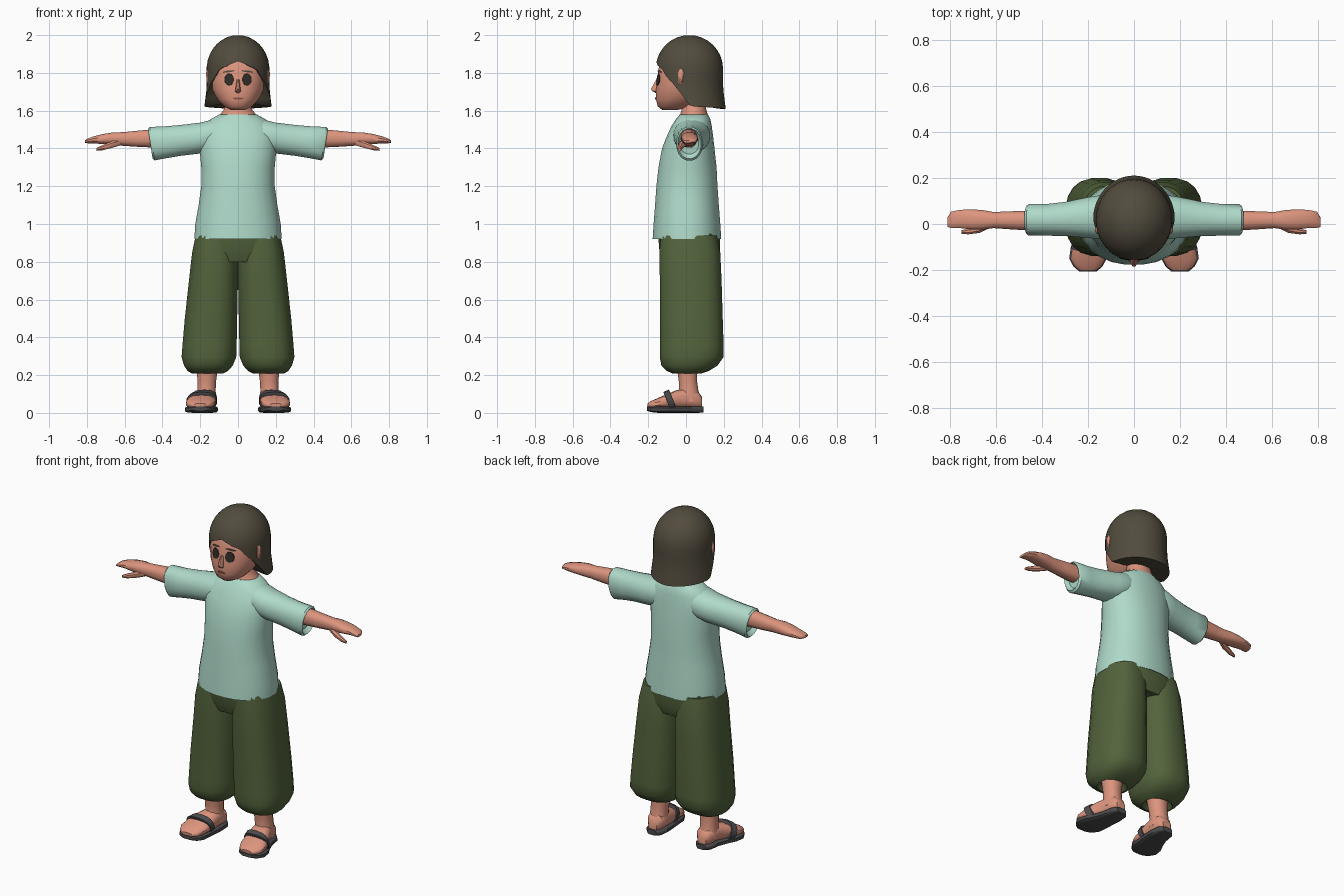
import bpy, bmesh, math
from mathutils import Vector
from mathutils.bvhtree import BVHTree


def mat(name, rgb):
    m = bpy.data.materials.new(name)
    m.diffuse_color = (*rgb, 1)
    return m


SKIN = mat("skin", (0.72, 0.30, 0.21))
HAIR = mat("hair_brown", (0.085, 0.072, 0.048))
SHIRT = mat("mint_cloth", (0.43, 0.70, 0.59))
PANTS = mat("olive_cloth", (0.085, 0.125, 0.045))
SOLE = mat("sandal_grey", (0.07, 0.07, 0.075))
EYE = mat("eye_dark", (0.03, 0.026, 0.02))
LIP = mat("lip_brown", (0.25, 0.09, 0.07))


def finish(name, bm, material, mirror=False, angle=40):
    bmesh.ops.recalc_face_normals(bm, faces=bm.faces[:])
    me = bpy.data.meshes.new(name)
    bm.to_mesh(me)
    bm.free()
    me.materials.append(material)
    ob = bpy.data.objects.new(name, me)
    bpy.context.collection.objects.link(ob)
    bpy.ops.object.select_all(action='DESELECT')
    ob.select_set(True)
    bpy.context.view_layer.objects.active = ob
    bpy.ops.object.shade_smooth_by_angle(angle=math.radians(angle))
    if mirror:
        ob.modifiers.new("mirror", 'MIRROR').use_mirror_merge = False
    return ob


def bridge(bm, rows):
    n = len(rows[0])
    for a, b in zip(rows, rows[1:]):
        for i in range(n):
            bm.faces.new((a[i], a[(i + 1) % n], b[(i + 1) % n], b[i]))


def loft(name, rings, axis, material, n=16, power=2.0, mirror=False, shear=None, caps=True):
    """Rings are (position on axis, centre 1, centre 2, radius 1, radius 2)."""
    bm = bmesh.new()
    rows = []
    for t, c1, c2, r1, r2 in rings:
        row = []
        for i in range(n):
            a = 2 * math.pi * (i + 0.5) / n
            c, s = math.cos(a), math.sin(a)
            u = c1 + r1 * math.copysign(abs(c) ** (2 / power), c)
            v = c2 + r2 * math.copysign(abs(s) ** (2 / power), s)
            co = Vector({'x': (t, u, v), 'y': (u, t, v), 'z': (u, v, t)}[axis])
            if shear:
                shear(co)
            row.append(bm.verts.new(co))
        rows.append(row)
    bridge(bm, rows)
    if caps:
        bm.faces.new(rows[0])
        bm.faces.new(rows[-1])
    return finish(name, bm, material, mirror)


def curve(points, t):
    for (a, va), (b, vb) in zip(points, points[1:]):
        if t <= b:
            return va + (vb - va) * (t - a) / (b - a)
    return points[-1][1]


# Shirt body, closed underneath at the hem
loft("shirt_body", [
    (0.935, 0, 0.005, 0.19, 0.15), (0.92, 0, 0.005, 0.233, 0.183), (1.0, 0, 0.005, 0.228, 0.178),
    (1.1, 0, 0.005, 0.21, 0.17), (1.2, 0, 0.005, 0.196, 0.163), (1.3, 0, 0.008, 0.196, 0.155),
    (1.4, 0, 0.012, 0.205, 0.14), (1.46, 0, 0.02, 0.205, 0.125), (1.52, 0, 0.03, 0.185, 0.107),
    (1.555, 0, 0.038, 0.145, 0.092), (1.58, 0, 0.042, 0.10, 0.075)], 'z', SHIRT, 24, 2.2)


# Sleeves, with the cuff leaning inward at the bottom
def cuff_lean(co):
    if co.x > 0.4:
        co.x += (co.z - 1.43) * 0.15


loft("sleeve", [
    (0.06, 0.03, 1.485, 0.08, 0.075), (0.14, 0.03, 1.467, 0.098, 0.086), (0.20, 0.028, 1.455, 0.09, 0.083),
    (0.30, 0.022, 1.443, 0.075, 0.083), (0.38, 0.018, 1.433, 0.07, 0.086), (0.455, 0.018, 1.425, 0.07, 0.09),
    (0.465, 0.018, 1.426, 0.062, 0.08), (0.44, 0.018, 1.43, 0.05, 0.06)],
    'x', SHIRT, 16, 2.2, True, cuff_lean)

# Forearms with mitten hands, and thumbs
loft("arm", [
    (0.38, 0.015, 1.45, 0.044, 0.046), (0.46, 0.015, 1.453, 0.044, 0.049), (0.54, 0.016, 1.451, 0.04, 0.043),
    (0.61, 0.017, 1.45, 0.036, 0.037), (0.66, 0.018, 1.452, 0.044, 0.034), (0.71, 0.02, 1.45, 0.045, 0.028),
    (0.76, 0.022, 1.446, 0.04, 0.02), (0.795, 0.018, 1.44, 0.036, 0.013), (0.81, 0.008, 1.436, 0.022, 0.007)],
    'x', SKIN, 12, 2.4, True)
loft("thumb", [
    (0.62, 0.0, 1.435, 0.015, 0.02), (0.67, -0.022, 1.42, 0.018, 0.019),
    (0.72, -0.032, 1.403, 0.014, 0.014), (0.75, -0.035, 1.395, 0.008, 0.008)], 'x', SKIN, 8, 2, True)

# Trousers: hips and two baggy legs gathered at the bottom
loft("trouser_hips", [
    (0.80, 0, 0.02, 0.20, 0.14), (0.86, 0, 0.02, 0.236, 0.162), (0.95, 0, 0.015, 0.222, 0.165)],
    'z', PANTS, 24, 2.4)
loft("trouser_leg", [
    (0.24, 0.163, 0.005, 0.06, 0.06), (0.208, 0.162, 0.005, 0.082, 0.075), (0.222, 0.16, 0.01, 0.108, 0.112),
    (0.25, 0.157, 0.018, 0.13, 0.15), (0.295, 0.154, 0.03, 0.146, 0.17), (0.35, 0.151, 0.031, 0.145, 0.17),
    (0.5, 0.143, 0.028, 0.14, 0.168), (0.7, 0.13, 0.025, 0.131, 0.165), (0.85, 0.122, 0.02, 0.122, 0.163),
    (0.94, 0.115, 0.015, 0.11, 0.15)], 'z', PANTS, 20, 2.5, True)

# Ankles, feet, sandal soles and straps
loft("ankle", [
    (0.06, 0.167, 0.015, 0.055, 0.065), (0.12, 0.167, 0.015, 0.05, 0.052), (0.17, 0.165, 0.01, 0.051, 0.05),
    (0.26, 0.162, 0.005, 0.06, 0.058)], 'z', SKIN, 12, 2.2, True)
loft("foot", [
    (0.085, 0.165, 0.055, 0.028, 0.03), (0.06, 0.165, 0.07, 0.05, 0.048), (0.0, 0.168, 0.077, 0.055, 0.055),
    (-0.05, 0.18, 0.07, 0.065, 0.05), (-0.10, 0.193, 0.06, 0.076, 0.04), (-0.15, 0.20, 0.049, 0.077, 0.029),
    (-0.185, 0.20, 0.043, 0.06, 0.02), (-0.203, 0.20, 0.04, 0.035, 0.01)], 'y', SKIN, 14, 2.5, True)
loft("sandal_sole", [
    (0.092, 0.165, 0.018, 0.03, 0.016), (0.065, 0.165, 0.018, 0.054, 0.018), (0.0, 0.168, 0.018, 0.062, 0.018),
    (-0.05, 0.18, 0.018, 0.07, 0.018), (-0.10, 0.195, 0.018, 0.081, 0.018), (-0.15, 0.20, 0.018, 0.083, 0.018),
    (-0.185, 0.20, 0.019, 0.064, 0.015), (-0.206, 0.20, 0.022, 0.038, 0.011)], 'y', SOLE, 12, 4, True)


def strap_lean(co):
    co.y -= (co.z - 0.06) * 0.4


loft("sandal_strap", [
    (-0.10, 0.193, 0.06, 0.076, 0.041), (-0.099, 0.193, 0.06, 0.081, 0.051),
    (-0.066, 0.184, 0.067, 0.074, 0.056), (-0.065, 0.184, 0.067, 0.07, 0.047)],
    'y', SOLE, 14, 2.5, True, strap_lean)

# Neck
loft("neck", [
    (1.53, 0, 0.042, 0.12, 0.085), (1.585, 0, 0.042, 0.093, 0.073), (1.61, 0, 0.042, 0.073, 0.065),
    (1.70, 0, 0.035, 0.068, 0.065)], 'z', SKIN, 16)

# Head and nose
head = loft("head", [
    (1.603, 0, -0.085, 0.035, 0.04), (1.622, 0, -0.062, 0.075, 0.088), (1.66, 0, -0.035, 0.11, 0.125),
    (1.71, 0, -0.01, 0.137, 0.15), (1.76, 0, 0.0, 0.147, 0.154), (1.82, 0, 0.01, 0.15, 0.157),
    (1.88, 0, 0.018, 0.137, 0.147), (1.93, 0, 0.02, 0.10, 0.11)], 'z', SKIN, 24, 2.2)
loft("nose", [
    (1.765, 0, -0.15, 0.008, 0.008), (1.715, 0, -0.164, 0.014, 0.023),
    (1.703, 0, -0.16, 0.017, 0.02), (1.694, 0, -0.152, 0.01, 0.01)], 'z', SKIN, 8)
loft("ear", [
    (1.73, 0.145, -0.028, 0.01, 0.008), (1.75, 0.152, -0.028, 0.014, 0.013), (1.80, 0.158, -0.026, 0.013, 0.017),
    (1.822, 0.152, -0.024, 0.008, 0.01)], 'z', SKIN, 8, 2, True)

# Face details: thin plates laid onto the head
face = bmesh.new()
face.from_mesh(head.data)
tree = BVHTree.FromBMesh(face)
face.free()


def plate(name, x, z, rx, rz, material, mirror, tilt=0.0):
    bm = bmesh.new()

    def on_face(k, a):
        px = x + k * rx * math.cos(a)
        pz = z + k * rz * math.sin(a) + tilt * (px - x)
        hit = tree.ray_cast(Vector((px, -1, pz)), Vector((0, 1, 0)))[0]
        return bm.verts.new((px, hit.y - 0.004 if k < 1.01 else hit.y + 0.002, pz))

    rows = [[on_face(k, 2 * math.pi * i / 12) for i in range(12)] for k in (0.5, 1.0, 1.03)]
    bridge(bm, rows)
    bm.faces.new(rows[0])
    finish(name, bm, material, mirror)


plate("eye", 0.047, 1.765, 0.025, 0.031, EYE, True)
plate("eyebrow", 0.05, 1.808, 0.028, 0.005, HAIR, True, -0.1)
plate("mouth", 0, 1.664, 0.024, 0.006, LIP, False)

# Hair: a domed cap whose lower edge rises over the face
HEM = [(0, 1.862), (15, 1.845), (25, 1.83), (35, 1.825), (48, 1.775), (62, 1.742), (72, 1.70),
       (80, 1.685), (86, 1.635), (95, 1.622), (180, 1.608)]
COLS, ROWS = 48, 12
bm = bmesh.new()


def hair_point(deg, z, k=1.0):
    f = math.sqrt(max(0.0, 1 - ((z - 1.82) / 0.18) ** 2)) if z > 1.82 else 1.0
    f += max(0.0, (1.72 - z) / 0.11) * 0.08
    a = math.radians(deg)
    return bm.verts.new((0.166 * f * k * math.sin(a), 0.018 - 0.178 * f * k * math.cos(a), z))


rows = [[] for _ in range(ROWS + 3)]
for i in range(COLS):
    deg = 360 * i / COLS
    low = curve(HEM, min(deg, 360 - deg))
    for j in range(ROWS + 1):
        t = j / ROWS
        z = 1.998 - (1.998 - low) * (t ** 1.5)
        rows[j].append(hair_point(deg, z))
    rows[ROWS + 1].append(hair_point(deg, low + 0.003, 0.78))
    rows[ROWS + 2].append(hair_point(deg, low + 0.02, 0.3))
bridge(bm, rows)
bm.faces.new(rows[0])
finish("hair", bm, HAIR)
